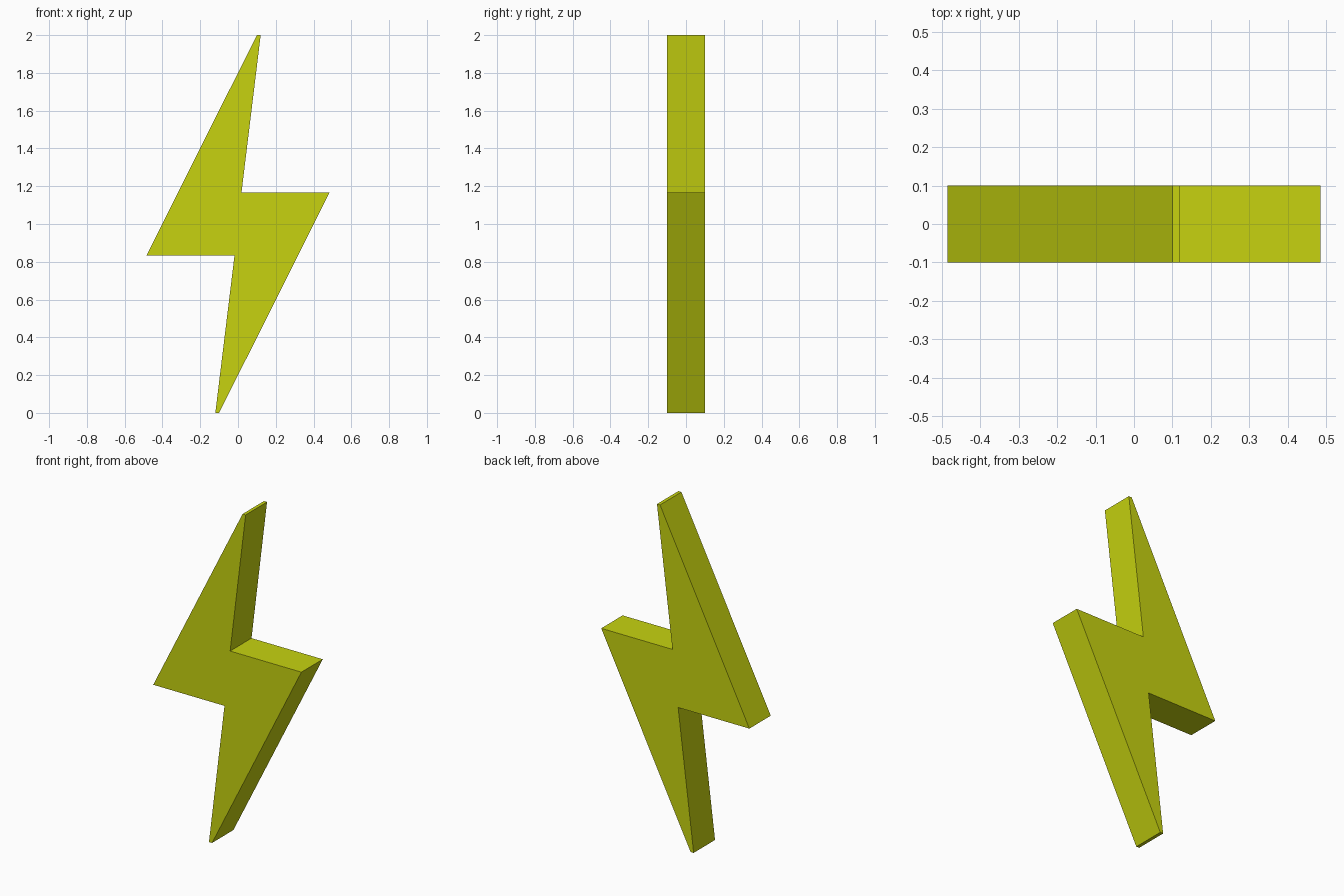
import bpy, bmesh

if "Cube" in bpy.data.objects:
    bpy.data.objects.remove(bpy.data.objects["Cube"])

# One flat colour
mat = bpy.data.materials.new("yellow_green")
mat.diffuse_color = (0.57, 0.65, 0.005, 1.0)
mat.use_nodes = True
mat.node_tree.nodes["Principled BSDF"].inputs["Base Color"].default_value = mat.diffuse_color

# Upper half of the bolt outline, relative to the centre at z = 1;
# the lower half is the same shape turned by 180 degrees
HALF = [(-0.485, -0.167), (0.10, 1.0), (0.12, 1.0), (0.0185, 0.167)]
outline = HALF + [(-x, -z) for x, z in HALF]
THICKNESS = 0.2

# Bolt: extrude the front profile towards the back
bm = bmesh.new()
front = bm.faces.new([bm.verts.new((x, -THICKNESS / 2, z + 1)) for x, z in outline])
back = bmesh.ops.extrude_face_region(bm, geom=[front], use_keep_orig=True)
moved = [v for v in back["geom"] if isinstance(v, bmesh.types.BMVert)]
bmesh.ops.translate(bm, verts=moved, vec=(0, THICKNESS, 0))
bmesh.ops.recalc_face_normals(bm, faces=bm.faces)

mesh = bpy.data.meshes.new("lightning_bolt")
bm.to_mesh(mesh)
bm.free()
mesh.materials.append(mat)
bolt = bpy.data.objects.new("lightning_bolt", mesh)
bpy.context.collection.objects.link(bolt)
